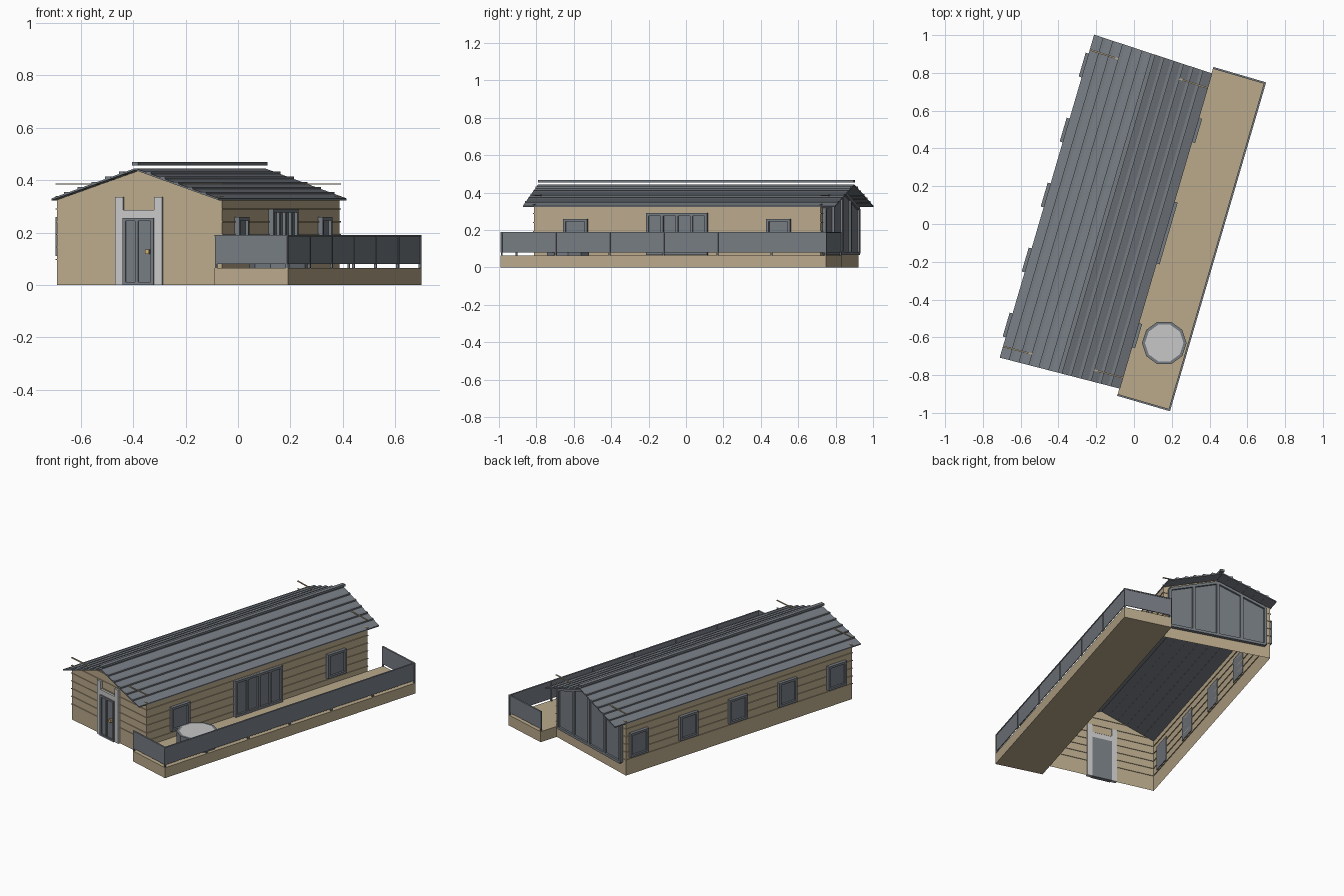
import bpy, bmesh, math
from mathutils import Matrix

if "Cube" in bpy.data.objects:
    bpy.data.objects.remove(bpy.data.objects["Cube"])


def material(name, r, g, b):
    m = bpy.data.materials.new(name)
    m.use_nodes = True
    m.diffuse_color = (r, g, b, 1)
    m.node_tree.nodes["Principled BSDF"].inputs["Base Color"].default_value = (r, g, b, 1)
    return m


WOOD = material("tan wood", .49, .40, .26)
GREY = material("slate grey", .18, .20, .225)
LIGHT = material("light grey", .57, .57, .57)
BRASS = material("brass", .60, .43, .18)

TURN = Matrix.Rotation(math.radians(-16.3), 4, "Z")
MID, HALF = -.155, .325             # ridge line and half width of the house
LEFT, RIGHT = MID - HALF, MID + HALF
FRONT, BACK = -.807, .81            # gable walls
EAVE, PEAK = .33, .445


def roof_z(x):
    return PEAK - (PEAK - EAVE) * abs(x - MID) / HALF


def prism(bm, pts, y0, y1):
    """Extrude an xz outline along y."""
    a = [bm.verts.new((x, y0, z)) for x, z in pts]
    b = [bm.verts.new((x, y1, z)) for x, z in pts]
    bm.faces.new(a)
    bm.faces.new(b[::-1])
    for i in range(len(pts)):
        j = (i + 1) % len(pts)
        bm.faces.new((a[j], a[i], b[i], b[j]))


def box(bm, x0, x1, y0, y1, z0, z1):
    prism(bm, [(x0, z0), (x1, z0), (x1, z1), (x0, z1)], y0, y1)


def bar(bm, p, q, w, y0, y1):
    """Straight bar between two xz points."""
    dx, dz = q[0] - p[0], q[1] - p[1]
    n = math.hypot(dx, dz)
    ox, oz = -dz / n * w / 2, dx / n * w / 2
    prism(bm, [(p[0] - ox, p[1] - oz), (q[0] - ox, q[1] - oz),
               (q[0] + ox, q[1] + oz), (p[0] + ox, p[1] + oz)], y0, y1)


def finish(name, bm, mat, taper=True):
    """Taper the house ends slightly, turn the part on the plot and link it."""
    bmesh.ops.recalc_face_normals(bm, faces=bm.faces)
    if taper:
        for v in bm.verts:
            v.co.y *= 1 - .037 * (v.co.x - MID)
    bm.transform(TURN)
    mesh = bpy.data.meshes.new(name)
    bm.to_mesh(mesh)
    bm.free()
    mesh.materials.append(mat)
    ob = bpy.data.objects.new(name, mesh)
    bpy.context.scene.collection.objects.link(ob)
    return ob


# Walls: open shell without floor
bm = bmesh.new()
prism(bm, [(LEFT, 0), (RIGHT, 0), (RIGHT, EAVE - .006), (MID, PEAK - .008), (LEFT, EAVE - .006)], FRONT, BACK)
bm.normal_update()
bmesh.ops.delete(bm, geom=[f for f in bm.faces if abs(f.normal.z) > .5], context="FACES_ONLY")
finish("walls", bm, WOOD)

# Siding strips on all sides; the highest crosses the gables only
bm = bmesh.new()
for k in range(7):
    z = .097 + k * .048
    for y in (FRONT, BACK):
        box(bm, LEFT - .004, RIGHT + .004, y - .004, y + .004, z - .002, z + .002)
    if z < EAVE - .01:
        for x in (LEFT, RIGHT):
            box(bm, x - .004, x + .004, FRONT, BACK, z - .002, z + .002)
finish("siding_strips", bm, WOOD)

# Roof slab, battens and raised ridge cap
R0, R1 = -.868, .892
bm = bmesh.new()
top = [(LEFT - .004, EAVE), (MID, PEAK), (RIGHT + .004, EAVE)]
prism(bm, top + [(x, z - .007) for x, z in reversed(top)], R0, R1)
finish("roof", bm, GREY)
bm = bmesh.new()
for side in (-1, 1):
    for k in range(1, 6):
        x = MID + side * HALF * k / 6
        z = roof_z(x)
        box(bm, x - .009, x + .009, R0, R1, z - .004, z + .006)
finish("roof_battens", bm, GREY)
bm = bmesh.new()
box(bm, MID - .012, MID + .012, R0, R1, .455, .468)
finish("ridge_cap", bm, GREY)


def side_window(name, wall, out, y, width, z0, z1, panes=1):
    """Framed window on a long wall; out is the outward x direction."""
    bm = bmesh.new()
    y0, y1, f = y - width / 2, y + width / 2, .014

    def part(depth, *span):
        box(bm, *sorted((wall - out * .004, wall + out * depth)), *span)
    part(.008, y0, y1, z0, z1)
    part(.02, y0, y1, z0, z0 + f)
    part(.02, y0, y1, z1 - f, z1)
    for k in range(panes + 1):
        c = y0 + f / 2 + (width - f) * k / panes
        part(.02, c - f / 2, c + f / 2, z0, z1)
    finish(name, bm, GREY)


for i in range(5):
    side_window(f"left_wall_window_{i + 1}", LEFT, -1, .016 + .354 * (i - 2), .13, .11, .26)
for i, y in enumerate((-.57, .576)):
    side_window(f"deck_window_{i + 1}", RIGHT, 1, y, .135, .11, .26)
side_window("patio_door", RIGHT, 1, .003, .345, .066, .29, 4)

# Glazed back gable with four panes
bm = bmesh.new()
gl, gr = LEFT + .035, RIGHT - .035
outline = [(gl, .075), (gr, .075), (gr, roof_z(gr) - .03), (MID, PEAK - .03), (gl, roof_z(gl) - .03)]
prism(bm, outline, BACK - .002, BACK + .008)
for p, q in zip(outline, outline[1:] + outline[:1]):
    bar(bm, p, q, .016, BACK - .002, BACK + .02)
for x in (MID - .145, MID, MID + .145):
    bar(bm, (x, .075), (x, roof_z(x) - .03), .016, BACK - .002, BACK + .02)
finish("gable_glazing", bm, GREY)

# Entrance: light surround, double leaf door and handle
bm = bmesh.new()
for s in (-1, 1):
    c = MID + s * .077
    box(bm, c - .016, c + .016, FRONT - .014, FRONT + .006, 0, .335)
box(bm, MID - .062, MID + .062, FRONT - .014, FRONT + .006, .255, .285)
finish("door_surround", bm, LIGHT)
bm = bmesh.new()
box(bm, MID - .062, MID + .062, FRONT - .012, FRONT + .006, 0, .255)
for x in (MID - .055, MID - .006, MID + .055):
    box(bm, x - .006, x + .006, FRONT - .02, FRONT, 0, .255)
for z in (.006, .249):
    box(bm, MID - .06, MID + .06, FRONT - .02, FRONT, z - .006, z + .006)
finish("front_door", bm, GREY)
bm = bmesh.new()
box(bm, MID + .03, MID + .045, FRONT - .03, FRONT - .01, .118, .136)
finish("door_handle", bm, BRASS)

# Deck
D0, D1, DF, DB, DZ = .17, .461, -.898, .916, .065
bm = bmesh.new()
box(bm, D0, D1, DF, DB, 0, DZ)
finish("deck", bm, WOOD, False)

# Railing panels, top rails and posts on three sides of the deck
bm = bmesh.new()
LOW, HIGH = .08, .19
for y in (DF + .005, DB - .005):
    box(bm, D0, D1, y - .002, y + .002, LOW, HIGH)
    box(bm, D0, D1, y - .005, y + .005, HIGH - .006, HIGH)
    box(bm, D0, D0 + .008, y - .004, y + .004, DZ, HIGH)
x = D1 - .005
box(bm, x - .002, x + .002, DF, DB, LOW, HIGH)
box(bm, x - .005, x + .005, DF, DB, HIGH - .006, HIGH)
for k in range(7):
    y = DF + .005 + (DB - DF - .01) * k / 6
    box(bm, x - .005, x + .005, y - .004, y + .004, DZ, HIGH)
finish("railing", bm, GREY, False)

# Ten sided hot tub with a light inset cover
spot = TURN.inverted() @ Matrix.Translation((.16, -.63, .107))
bm = bmesh.new()
bmesh.ops.create_cone(bm, cap_ends=True, segments=10, radius1=.118, radius2=.118, depth=.086,
                      matrix=spot @ Matrix.Rotation(math.pi / 2, 4, "Z"))
cap = max(bm.faces, key=lambda f: f.calc_center_median().z)
bmesh.ops.inset_region(bm, faces=[cap], thickness=.016)
cap.material_index = 1
tub = finish("hot_tub", bm, GREY, False)
tub.data.materials.append(LIGHT)
